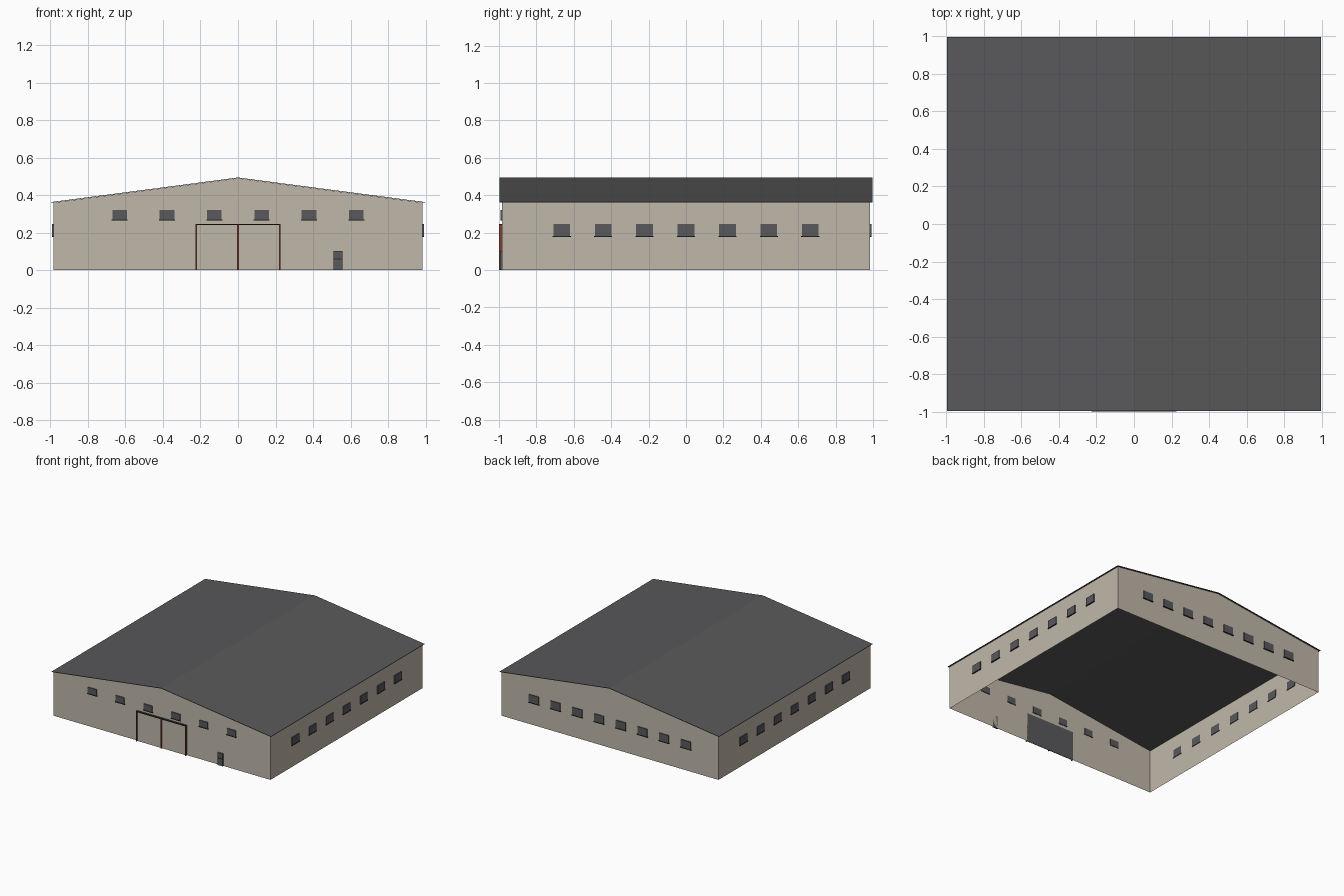
import bpy, bmesh

if "Cube" in bpy.data.objects:
    bpy.data.objects.remove(bpy.data.objects["Cube"])

W = 0.984       # half width of the walls
EAVE, RIDGE = 0.36, 0.49
R = 0.996       # half width of the roof


def mat(name, c):
    m = bpy.data.materials.new(name)
    m.diffuse_color = (*c, 1)
    m.use_nodes = True
    m.node_tree.nodes["Principled BSDF"].inputs["Base Color"].default_value = m.diffuse_color
    return m


BEIGE = mat("beige wall", (0.53, 0.48, 0.40))
ROOF = mat("roof grey", (0.10, 0.10, 0.104))
GLASS = mat("window grey", (0.10, 0.10, 0.108))
DARK = mat("dark trim", (0.03, 0.03, 0.035))
RED = mat("rust red", (0.22, 0.05, 0.03))


def mesh(name, verts, faces, material):
    me = bpy.data.meshes.new(name)
    me.from_pydata(verts, [], faces)
    me.materials.append(material)
    ob = bpy.data.objects.new(name, me)
    bpy.context.collection.objects.link(ob)
    return ob


def box(name, x, y, z, material):
    """Box from (min, max) ranges in any order."""
    x, y, z = sorted(x), sorted(y), sorted(z)
    v = [(a, b, c) for a in x for b in y for c in z]
    f = [(0, 1, 3, 2), (4, 6, 7, 5), (0, 4, 5, 1),
         (2, 3, 7, 6), (0, 2, 6, 4), (1, 5, 7, 3)]
    return mesh(name, v, f, material)


# open-bottomed wall shell
ring = [(-W, -W), (W, -W), (W, W), (-W, W)]
mesh("walls", [(x, y, z) for z in (0, EAVE) for x, y in ring],
     [(i, (i + 1) % 4, (i + 1) % 4 + 4, i + 4) for i in range(4)], BEIGE)

# gable triangles
for name, y in (("front_gable", -W), ("back_gable", W)):
    s = -1 if y > 0 else 1
    mesh(name, [(-s * W, y, EAVE), (s * W, y, EAVE), (0, y, RIDGE)],
         [(0, 1, 2)], BEIGE)

# thin pitched roof with small overhang
t = 0.003
prof = [(-R, EAVE), (0, RIDGE + 0.001), (R, EAVE),
        (R, EAVE + t), (0, RIDGE + 0.001 + t), (-R, EAVE + t)]
v = [(x, y, z) for y in (-R, R) for x, z in prof]
f = [(i, i + 6, (i + 1) % 6 + 6, (i + 1) % 6) for i in range(6)]
f += [(0, 1, 4, 5), (1, 2, 3, 4), (11, 10, 7, 6), (10, 9, 8, 7)]
mesh("roof", v, f, ROOF)


def window(side, c, w, z0, z1):
    """Window plate through the wall, with a wider sill below."""
    sgn = -1 if side in ("front", "left") else 1
    for part, hw, depth, za, zb, m in (
            ("window", w / 2, 0.991, z0 + 0.006, z1, GLASS),
            ("sill", w / 2 + 0.004, 0.993, z0, z0 + 0.006, DARK)):
        along = (c - hw, c + hw)
        out = (sgn * 0.981, sgn * depth)
        xy = (along, out) if side in ("front", "back") else (out, along)
        box(side + "_" + part, *xy, (za, zb), m)


for i in range(6):
    window("front", (i - 2.5) * 0.2525, 0.078, 0.265, 0.321)
for i in range(8):
    window("back", (i - 3.5) * 0.197, 0.088, 0.177, 0.245)
for i in range(7):
    for side in ("left", "right"):
        window(side, (i - 3) * 0.2215, 0.089, 0.177, 0.245)

# sliding gate: beige leaves, grey inner lining, rust posts, dark head rail
for s, n in ((-1, "left"), (1, "right")):
    box(n + "_gate_leaf", (0, s * 0.222), (-0.985, -0.99), (0, 0.24), BEIGE)
    box(n + "_gate_lining", (0, s * 0.222), (-0.981, -0.982), (0, 0.24), GLASS)
for n, x in (("left", -0.223), ("middle", 0), ("right", 0.223)):
    box(n + "_gate_post", (x - 0.004, x + 0.004), (-0.984, -1.0), (0, 0.24), RED)
box("gate_head_rail", (-0.227, 0.227), (-0.984, -1.0), (0.24, 0.247), DARK)

# small side door with a dark middle rail
box("small_door", (0.51, 0.557), (-0.984, -0.994), (0, 0.102), GLASS)
box("small_door_rail", (0.51, 0.557), (-0.985, -0.997), (0.057, 0.062), DARK)
